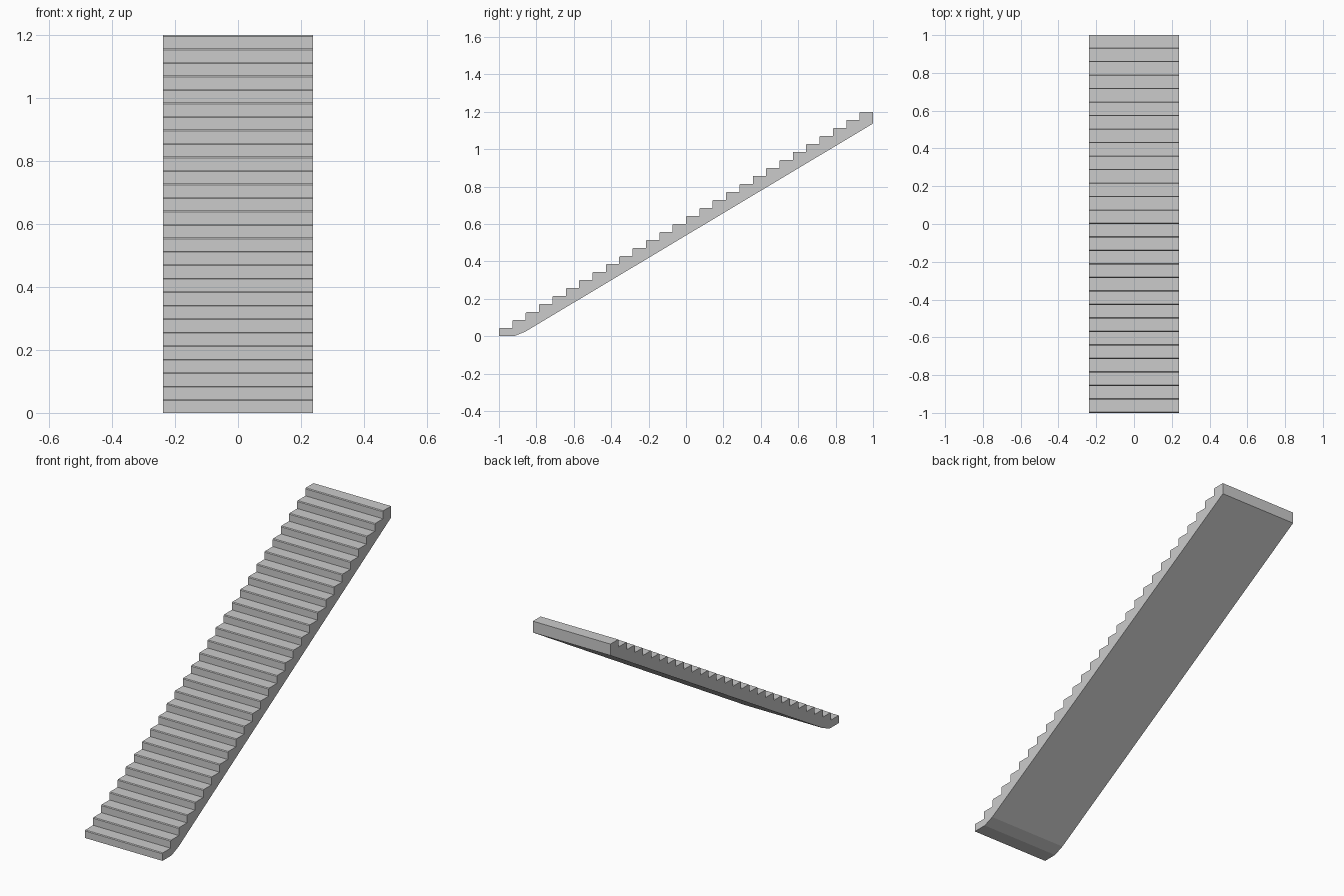
import bpy, bmesh

# Remove the default cube
cube = bpy.data.objects.get("Cube")
if cube:
    bpy.data.objects.remove(cube, do_unlink=True)

STEPS = 28
HALF_WIDTH = 0.2375
LENGTH, HEIGHT = 2.0, 1.2
RUN, RISE = LENGTH / STEPS, HEIGHT / STEPS
NOSE = 0.004  # small chamfer on each tread edge

# Concrete material
concrete = bpy.data.materials.new("light_grey_concrete")
concrete.use_nodes = True
grey = (0.6, 0.6, 0.6, 1)
concrete.diffuse_color = grey
concrete.node_tree.nodes["Principled BSDF"].inputs["Base Color"].default_value = grey

# Side profile (y, z): flat foot, sloped soffit, back edge
profile = [(-1, 0), (-0.92, 0), (-0.86, 0.024), (1, 1.137), (1, HEIGHT)]

# Steps from the top down to the foot
for i in reversed(range(STEPS)):
    front, top = -1 + i * RUN, (i + 1) * RISE
    profile += [(front + NOSE, top), (front, top - NOSE)]
    if i:
        profile.append((front, top - RISE))

# Extrude the profile across the width
bm = bmesh.new()
side = bm.faces.new([bm.verts.new((-HALF_WIDTH, y, z)) for y, z in profile])
extruded = bmesh.ops.extrude_face_region(bm, geom=[side])["geom"]
moved = [v for v in extruded if isinstance(v, bmesh.types.BMVert)]
bmesh.ops.translate(bm, verts=moved, vec=(2 * HALF_WIDTH, 0, 0))
bmesh.ops.recalc_face_normals(bm, faces=bm.faces)

mesh = bpy.data.meshes.new("stair_flight")
bm.to_mesh(mesh)
bm.free()
mesh.materials.append(concrete)
stairs = bpy.data.objects.new("stair_flight", mesh)
bpy.context.collection.objects.link(stairs)
